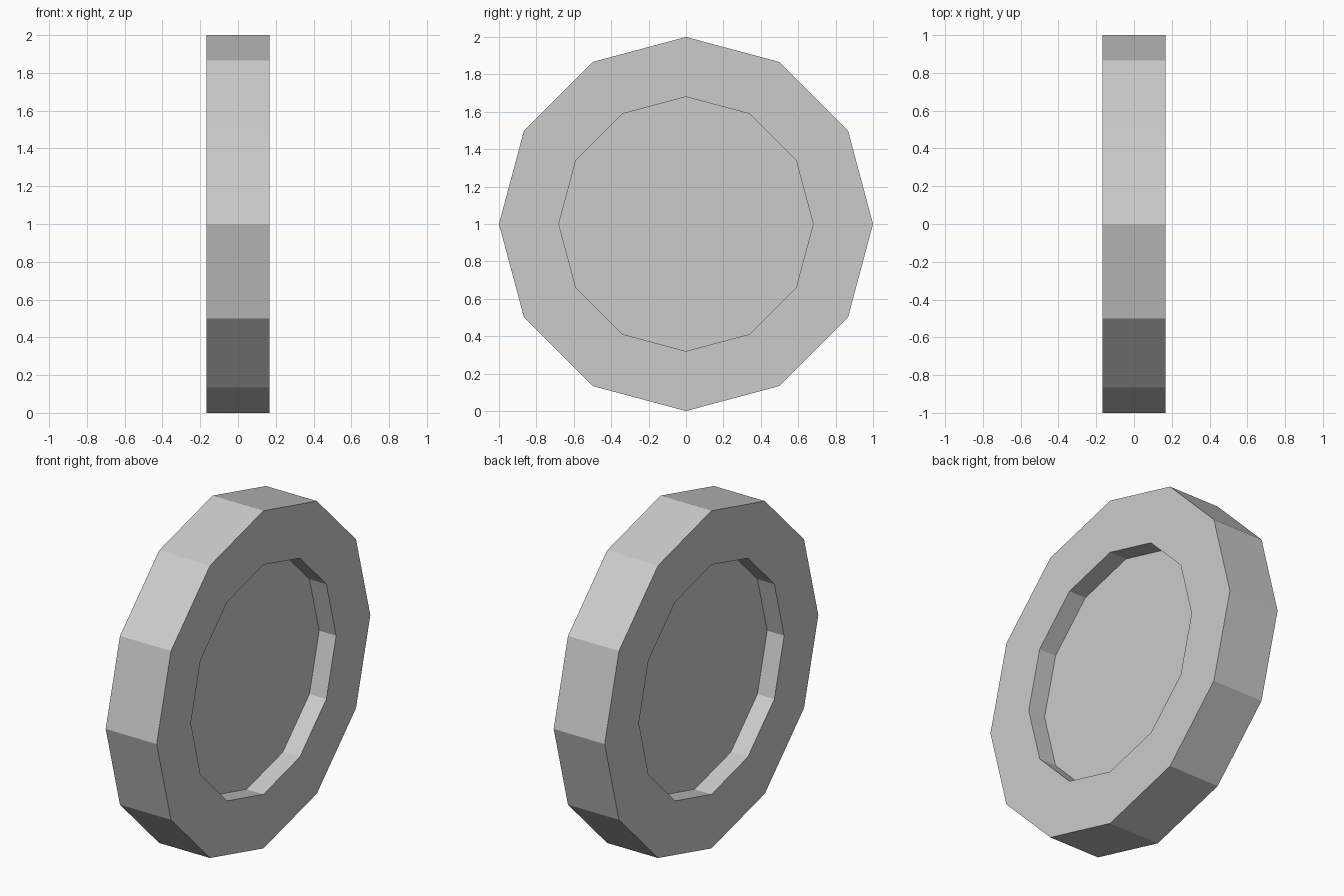
import bpy, bmesh
from math import radians
from mathutils import Matrix, Vector

if "Cube" in bpy.data.objects:
    bpy.data.objects.remove(bpy.data.objects["Cube"])

SIDES = 12
RADIUS, RECESS_RADIUS = 1.0, 0.68
HALF_WIDTH, HALF_WEB = 0.167, 0.056

# Solid twelve-sided tyre blank, first corner pointing along local x
bm = bmesh.new()
bmesh.ops.create_cone(bm, cap_ends=True, segments=SIDES, radius1=RADIUS,
                      radius2=RADIUS, depth=2 * HALF_WIDTH)

# Recessed hub on both caps: shrink a copy of the cap, then push it inward
caps = [f for f in bm.faces if len(f.verts) == SIDES]
for cap in caps:
    side = 1 if cap.calc_center_median().z > 0 else -1
    rim = bmesh.ops.extrude_discrete_faces(bm, faces=[cap])["faces"][0]
    for v in rim.verts:
        v.co.x *= RECESS_RADIUS / RADIUS
        v.co.y *= RECESS_RADIUS / RADIUS
    hub = bmesh.ops.extrude_discrete_faces(bm, faces=[rim])["faces"][0]
    for v in hub.verts:
        v.co.z = side * HALF_WEB

# Turn the axle along x and stand the wheel on the ground
bm.transform(Matrix.Translation(Vector((0, 0, 1))) @ Matrix.Rotation(radians(90), 4, 'Y'))
bmesh.ops.recalc_face_normals(bm, faces=bm.faces)

mesh = bpy.data.meshes.new("wheel")
bm.to_mesh(mesh)
bm.free()
wheel = bpy.data.objects.new("wheel", mesh)
bpy.context.collection.objects.link(wheel)
